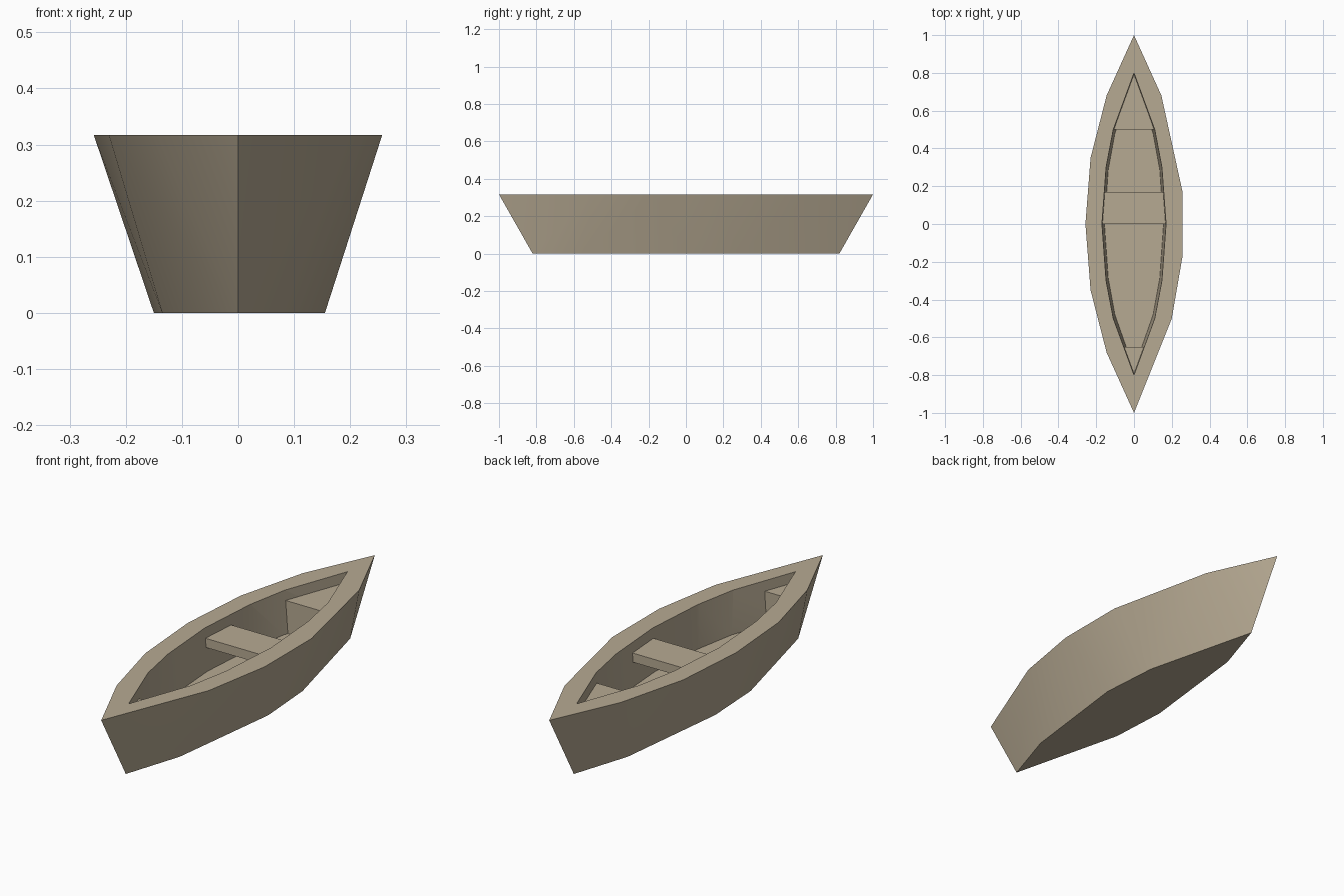
import bpy, bmesh, math

cube = bpy.data.objects.get("Cube")
if cube:
    bpy.data.objects.remove(cube, do_unlink=True)

RIM, FLOOR, SEAT = 0.317, 0.12, 0.27

wood = bpy.data.materials.new("weathered_wood")
wood.use_nodes = True
wood.diffuse_color = (0.47, 0.40, 0.29, 1)
wood.node_tree.nodes["Principled BSDF"].inputs["Base Color"].default_value = wood.diffuse_color


def solid(name, lower, z0, upper, z1):
    """Convex solid spanning two flat outlines."""
    bm = bmesh.new()
    for outline, z in ((lower, z0), (upper, z1)):
        for x, y in outline:
            bm.verts.new((x, y, z))
    bmesh.ops.convex_hull(bm, input=bm.verts[:])
    bmesh.ops.dissolve_limit(bm, angle_limit=0.01, verts=bm.verts[:], edges=bm.edges[:])
    bmesh.ops.recalc_face_normals(bm, faces=bm.faces[:])
    mesh = bpy.data.meshes.new(name)
    bm.to_mesh(mesh)
    bm.free()
    mesh.materials.append(wood)
    obj = bpy.data.objects.new(name, mesh)
    bpy.context.collection.objects.link(obj)
    return obj


# Hull: faceted double-ended outline, narrower and shorter at the keel
rim = [(0, 1), (0.145, 0.68), (0.257, 0.17), (0.257, -0.17), (0.2, -0.5), (0, -1),
       (-0.145, -0.68), (-0.23, -0.35), (-0.257, 0), (-0.23, 0.35), (-0.145, 0.68)]
keel = [(0, 0.82), (0.135, 0.28), (0.155, 0), (0.087, -0.55),
        (0, -0.82), (-0.135, -0.28), (-0.15, 0), (-0.087, 0.55)]
hull = solid("hull", keel, 0, rim, RIM)

# Cockpit hollow, cut out of the hull
side = [(0, 0.8), (0.11, 0.5), (0.148, 0.3), (0.17, 0), (0.148, -0.3), (0.11, -0.5), (0, -0.8)]
opening = side + [(-x, y) for x, y in side[1:-1]]
floor = [(x * 0.92, y * 0.96) for x, y in opening]
cutter = solid("cockpit_cutter", floor, FLOOR, opening, RIM + 0.002)
cutter.hide_render = True
cut = hull.modifiers.new("cockpit", 'BOOLEAN')
cut.operation = 'DIFFERENCE'
cut.solver = 'EXACT'
cut.object = cutter
bpy.ops.object.select_all(action='DESELECT')
bpy.context.view_layer.objects.active = hull
hull.select_set(True)
bpy.ops.object.modifier_apply(modifier=cut.name)
bpy.data.objects.remove(cutter, do_unlink=True)
bpy.ops.object.shade_smooth_by_angle(angle=math.radians(30))

# Seats, let slightly into the hull walls
bench = [(-0.18, 0), (0.18, 0), (0.175, 0.17), (-0.175, 0.17)]
back = [(0, 0.81), (0.115, 0.5), (-0.115, 0.5)]
front = [(0, -0.81), (0.07, -0.65), (-0.07, -0.65)]
for name, outline, bottom in (("middle_seat", bench, 0.228),
                              ("back_seat", back, FLOOR - 0.02),
                              ("front_seat", front, FLOOR - 0.02)):
    solid(name, outline, bottom, outline, SEAT)
